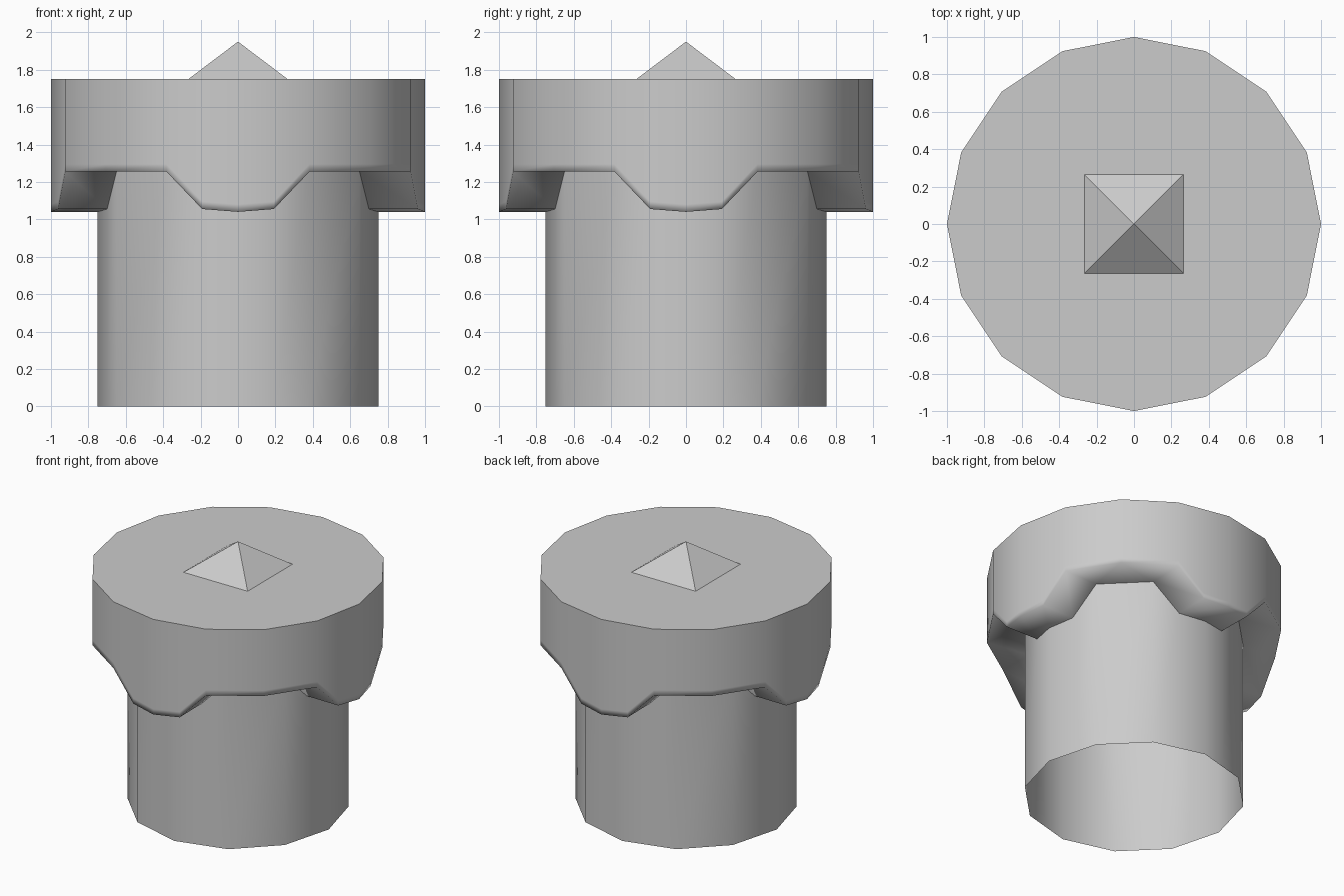
import bpy, bmesh
from math import cos, sin, pi

if "Cube" in bpy.data.objects:
    bpy.data.objects.remove(bpy.data.objects["Cube"])

TOP, NOTCH, SHOULDER, TIP = 1.75, 1.255, 1.055, 1.04


def make_object(name, bm, smooth=True):
    me = bpy.data.meshes.new(name)
    for f in bm.faces:
        f.smooth = smooth
    bm.to_mesh(me)
    bm.free()
    ob = bpy.data.objects.new(name, me)
    bpy.context.collection.objects.link(ob)
    return ob


def ring(sides, radius):
    """Scalloped rim: lobe tip and shoulder points on each axis, notch between."""
    p = [(radius * cos(2 * pi * i / sides), radius * sin(2 * pi * i / sides))
         for i in range(sides)]
    q = sides // 4
    out = []
    for i in range(sides):
        a, b = p[i], p[(i + 1) % sides]
        out.append((*a, TIP if i % q == 0 else NOTCH))
        if i % q in (0, q - 1):
            out.append(((a[0] + b[0]) / 2, (a[1] + b[1]) / 2, SHOULDER))
    return out


outer = ring(16, 1.0)     # 6 points per quadrant
inner = ring(12, 0.75)    # 5 points per quadrant

# Head: lobed cap with flat top, side wall and underside
bm = bmesh.new()
top = [bm.verts.new((x, y, TOP)) for x, y, z in outer]
hold = [bm.verts.new((x, y, z + 0.04)) for x, y, z in outer]
rim = [bm.verts.new(c) for c in outer]
neck = [bm.verts.new(c) for c in inner]
cap = bm.faces.new(top)
n, m = len(rim), len(neck)
for i in range(n):
    j = (i + 1) % n
    bm.faces.new((hold[i], hold[j], top[j], top[i]))
    bm.faces.new((rim[i], rim[j], hold[j], hold[i]))
for k in range(4):
    o = [rim[(6 * k + i) % n] for i in range(7)]
    c = [neck[(5 * k + i) % m] for i in range(6)]
    for i in (0, 1):
        bm.faces.new((o[i + 1], o[i], c[i], c[i + 1]))
        bm.faces.new((o[6 - i], o[5 - i], c[4 - i], c[5 - i]))
    bm.faces.new((o[4], o[3], o[2], c[2], c[3]))
for e in cap.edges:
    e.smooth = False
make_object("lobed_head", bm)

# Post: open twelve-sided tube meeting the underside of the head
bm = bmesh.new()
neck = [bm.verts.new(c) for c in inner]
foot = [bm.verts.new((x, y, 0)) for x, y, z in inner]
for i in range(m):
    j = (i + 1) % m
    bm.faces.new((foot[i], foot[j], neck[j], neck[i]))
make_object("hollow_post", bm)

# Small pyramid on top
bm = bmesh.new()
h = 0.265
base = [bm.verts.new((x, y, TOP)) for x, y in ((-h, -h), (h, -h), (h, h), (-h, h))]
tip = bm.verts.new((0, 0, 1.95))
for i in range(4):
    bm.faces.new((base[i], base[(i + 1) % 4], tip))
make_object("top_pyramid", bm, smooth=False)
